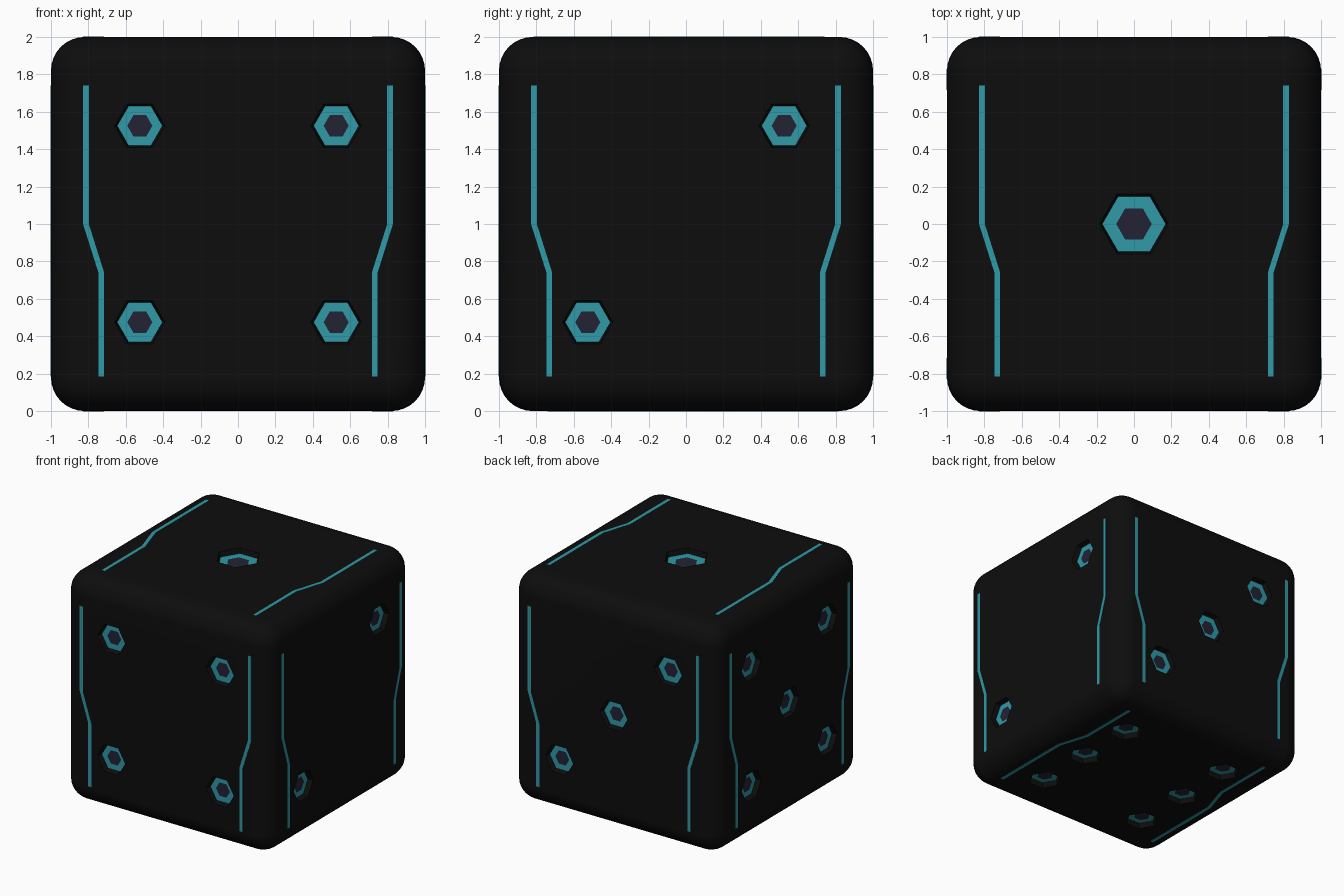
import bpy, bmesh, math
from mathutils import Vector as V

if "Cube" in bpy.data.objects:
    bpy.data.objects.remove(bpy.data.objects["Cube"])

# Flat colours
def material(name, rgb):
    m = bpy.data.materials.new(name)
    m.diffuse_color = (*rgb, 1)
    m.use_nodes = True
    m.node_tree.nodes["Principled BSDF"].inputs["Base Color"].default_value = m.diffuse_color
    return m

BLACK = material("matte black", (0.004, 0.004, 0.004))
TEAL = material("teal", (0.029, 0.32, 0.385))
NAVY = material("dark navy", (0.016, 0.016, 0.036))

# Six sides: outward normal, right and up as seen from outside, pip centres
D = 0.525
SIDES = [
    ((0, -1, 0), (1, 0, 0), (0, 0, 1), [(-D, -D), (D, -D), (-D, D), (D, D)]),
    ((0, 1, 0), (-1, 0, 0), (0, 0, 1), [(-D, -D), (0, 0), (D, D)]),
    ((1, 0, 0), (0, 1, 0), (0, 0, 1), [(-D, -D), (D, D)]),
    ((-1, 0, 0), (0, -1, 0), (0, 0, 1), [(-D, -D), (D, -D), (0, 0), (-D, D), (D, D)]),
    ((0, 0, 1), (1, 0, 0), (0, 1, 0), [(0, 0)]),
    ((0, 0, -1), (1, 0, 0), (0, -1, 0), [(s * D, t * D) for s in (-1, 1) for t in (-1, 0, 1)]),
]
DEPTH = 0.045
CENTRE = V((0, 0, 1))

def finish(bm, name, mat):
    bmesh.ops.recalc_face_normals(bm, faces=bm.faces)
    mesh = bpy.data.meshes.new(name)
    bm.to_mesh(mesh)
    bm.free()
    mesh.materials.append(mat)
    ob = bpy.data.objects.new(name, mesh)
    bpy.context.collection.objects.link(ob)
    return ob

def loop(bm, side, points, h):
    """Vertices for 2D points on a side, at height h above that side."""
    n, u, v = (V(a) for a in side[:3])
    return [bm.verts.new(CENTRE + n * (1 + h) + u * x + v * y) for x, y in points]

def bridge(bm, a, b):
    for i in range(len(a)):
        j = (i + 1) % len(a)
        bm.faces.new((a[i], a[j], b[j], b[i]))

def prism(bm, side, low, low_h, high, high_h):
    a, b = loop(bm, side, low, low_h), loop(bm, side, high, high_h)
    bridge(bm, a, b)
    bm.faces.new(a[::-1])
    bm.faces.new(b)

def hexagon(c, r):
    return [(c[0] + r * math.cos(i * math.pi / 3), c[1] + r * math.sin(i * math.pi / 3))
            for i in range(6)]

# Rounded cube body
bm = bmesh.new()
bmesh.ops.create_cube(bm, size=2)
bmesh.ops.translate(bm, verts=bm.verts, vec=CENTRE)
bmesh.ops.bevel(bm, geom=bm.edges[:], offset=0.18, segments=8, profile=0.5, affect='EDGES')
body = finish(bm, "die_body", BLACK)

# Pips: hexagonal sockets with a teal ring and a dark core on the floor
cut, ring, core = bmesh.new(), bmesh.new(), bmesh.new()
for side in SIDES:
    single = len(side[3]) == 1
    outer, inner = (0.17, 0.095) if single else (0.121, 0.067)
    for c in side[3]:
        prism(cut, side, hexagon(c, outer), -DEPTH, hexagon(c, outer + 0.02), 0.02)
        floor = -DEPTH + 0.002
        bridge(ring, loop(ring, side, hexagon(c, outer), floor),
               loop(ring, side, hexagon(c, inner), floor))
        core.faces.new(loop(core, side, hexagon(c, inner), floor))
for b in (ring, core):
    b.normal_update()
cutter = finish(cut, "socket_cutter", BLACK)
ring_ob = finish(ring, "pip_rings", TEAL)
core_ob = finish(core, "pip_cores", NAVY)

# Cut the sockets out of the body
mod = body.modifiers.new("sockets", 'BOOLEAN')
mod.object = cutter
mod.operation = 'DIFFERENCE'
mod.solver = 'EXACT'
bpy.context.view_layer.objects.active = body
body.select_set(True)
bpy.ops.object.modifier_apply(modifier=mod.name)
bpy.data.objects.remove(cutter)
bpy.ops.object.shade_smooth_by_angle(angle=math.radians(30))
weighted = body.modifiers.new("flat_sides", 'WEIGHTED_NORMAL')
weighted.keep_sharp = True

# Thin kinked stripes, mirrored left and right on every side
PATH = [(0.813, 0.74), (0.813, 0.0), (0.731, -0.26), (0.731, -0.815)]
W = 0.0155
bm = bmesh.new()
for side in SIDES:
    for s in (-1, 1):
        outline = [(s * (x + W), y) for x, y in PATH] + [(s * (x - W), y) for x, y in PATH[::-1]]
        prism(bm, side, outline, -0.004, outline, 0.002)
finish(bm, "side_stripes", TEAL)
